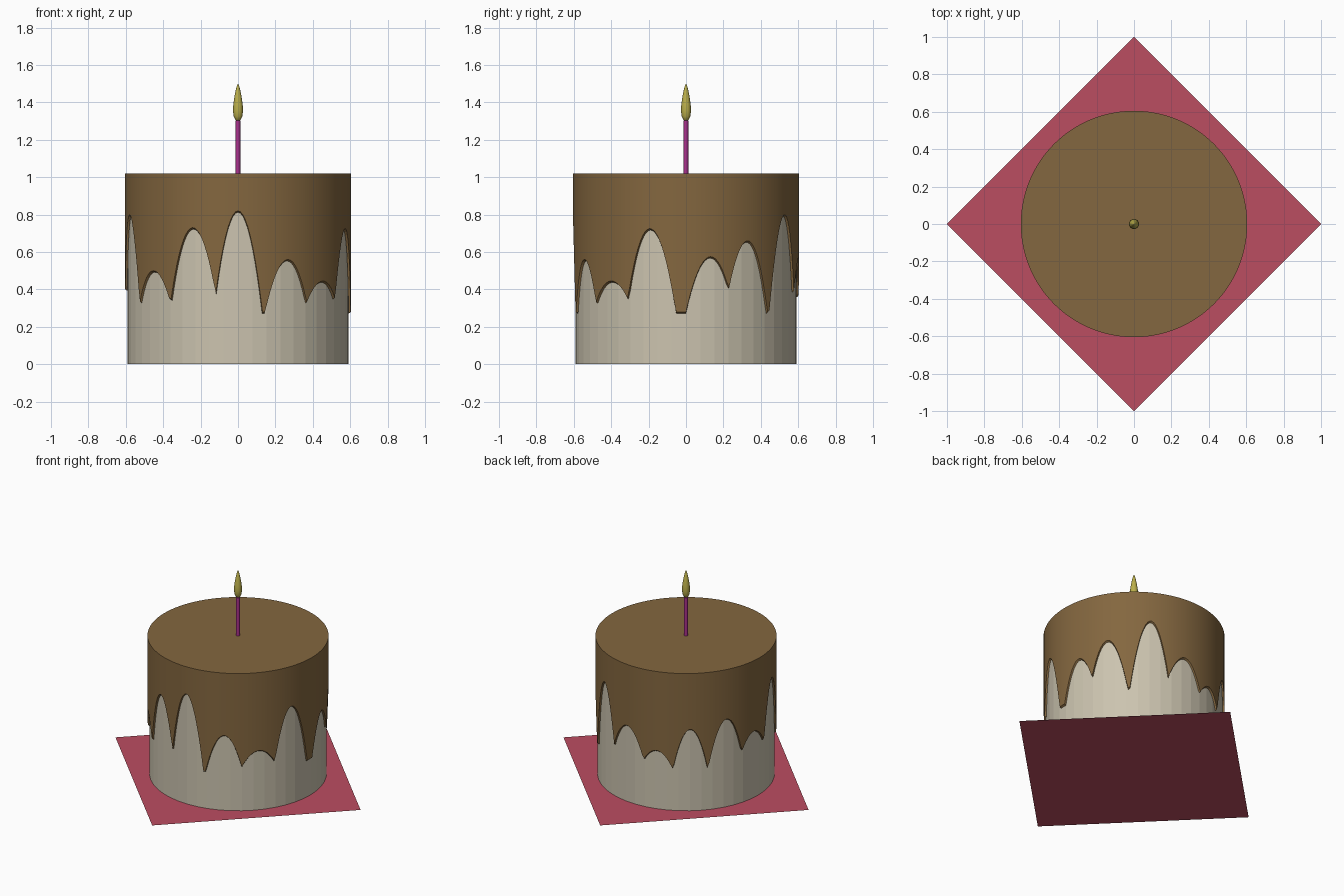
import bpy, math

if "Cube" in bpy.data.objects:
    bpy.data.objects.remove(bpy.data.objects["Cube"])


def ring(radius, z, n):
    """Circle of points starting at the front (-y), z may be a function of degrees."""
    pts = []
    for i in range(n):
        a = 2 * math.pi * i / n
        h = z(math.degrees(a)) if callable(z) else z
        pts.append((radius * math.sin(a), -radius * math.cos(a), h))
    return pts


def loft(name, rings, color):
    """Skin consecutive rings and cap both ends."""
    n = len(rings[0])
    verts = [p for r in rings for p in r]
    faces = [tuple(reversed(range(n)))]
    for k in range(len(rings) - 1):
        for i in range(n):
            j = (i + 1) % n
            faces.append((k * n + i, k * n + j, (k + 1) * n + j, (k + 1) * n + i))
    faces.append(tuple(range((len(rings) - 1) * n, len(rings) * n)))
    return add(name, verts, faces, color)


def add(name, verts, faces, color):
    mesh = bpy.data.meshes.new(name)
    mesh.from_pydata(verts, [], faces)
    mesh.update()
    mat = bpy.data.materials.new(name + "_color")
    mat.diffuse_color = (*color, 1)
    mat.use_nodes = True
    mat.node_tree.nodes["Principled BSDF"].inputs["Base Color"].default_value = mat.diffuse_color
    mesh.materials.append(mat)
    obj = bpy.data.objects.new(name, mesh)
    bpy.context.collection.objects.link(obj)
    return obj


# Drip arches: centre angle from the front, apex height, half width at drip level
DRIP = 0.28
ARCHES = [
    (0, .82, 12.5), (26.2, .56, 12.3), (48.7, .445, 13.6), (71.4, .725, 13.4),
    (102.6, .575, 12.6), (123, .66, 13), (150.7, .80, 13.3), (174.2, .57, 14.9),
    (195.8, .438, 12.1), (217.8, .608, 11.7), (241.9, .655, 13.3),
    (263.8, .50, 14.8), (286.7, .80, 13.7), (311.6, .50, 13.4), (336.4, .73, 13.75),
]


def drip_edge(deg):
    """Lower edge of the icing: highest of the parabolic arches."""
    z = DRIP
    for c, h, w in ARCHES:
        d = (deg - c + 180) % 360 - 180
        z = max(z, h - (h - DRIP) * (d / w) ** 2)
    return z


# Square napkin turned to a diamond
add("napkin", ring(1.0, 0, 4), [(0, 1, 2, 3)], (.5, .075, .12))

# Cake body
loft("cake", [ring(.592, .002, 48), ring(.592, 1.0, 48)], (.6, .55, .43))

# Icing shell with dripping edge: inner wall, rim, outer wall, top
loft("icing", [ring(.5935, 1.003, 288),
               ring(.5935, lambda d: drip_edge(d) - .008, 288),
               ring(.605, drip_edge, 288),
               ring(.605, 1.02, 288)], (.23, .135, .05))

# Candle
loft("candle", [ring(.013, 1.0, 16), ring(.013, 1.302, 16)], (.4, .03, .26))

# Flame: teardrop lathe
FLAME = [(.004, 1.300), (.014, 1.306), (.023, 1.325), (.027, 1.355), (.025, 1.39),
         (.019, 1.43), (.011, 1.47), (.005, 1.492), (.001, 1.50)]
flame = loft("flame", [ring(r, z, 20) for r, z in FLAME], (.5, .43, .07))
for p in flame.data.polygons:
    p.use_smooth = True
